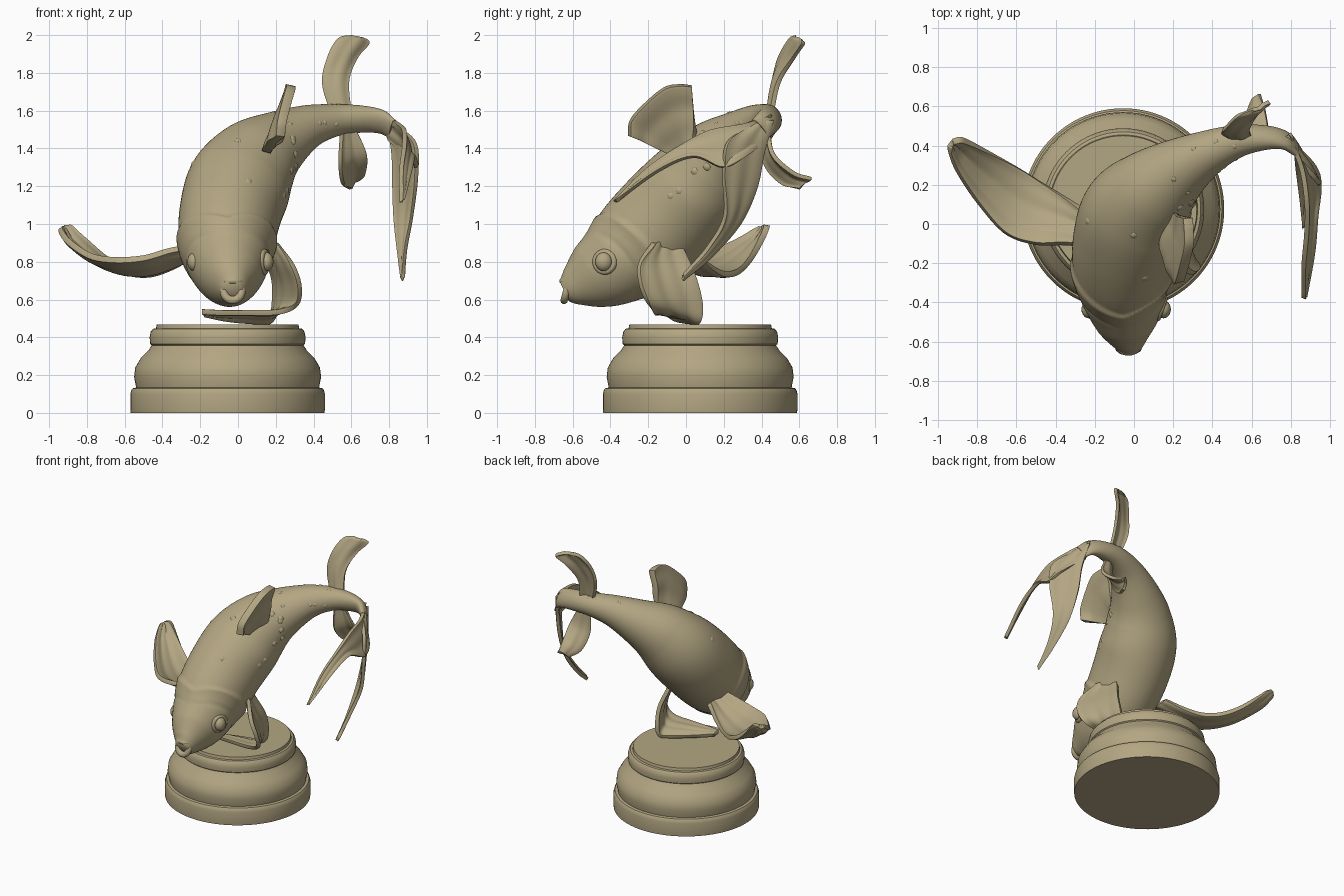
import bpy, bmesh, math, random
from mathutils import Vector as V

if "Cube" in bpy.data.objects:
    bpy.data.objects.remove(bpy.data.objects["Cube"])

random.seed(4)
TAN = bpy.data.materials.new("antique_tan")
TAN.diffuse_color = (0.45, 0.38, 0.225, 1)
TAN.use_nodes = True
TAN.node_tree.nodes["Principled BSDF"].inputs["Base Color"].default_value = TAN.diffuse_color


def finish(ob, angle=40):
    ob.data.materials.append(TAN)
    bpy.ops.object.select_all(action='DESELECT')
    ob.select_set(True)
    bpy.context.view_layer.objects.active = ob
    bpy.ops.object.shade_smooth_by_angle(angle=math.radians(angle))
    return ob


def grid_object(name, rows, closed, caps=False, thick=0, angle=40):
    """Skin a list of point rows; closed joins each row into a ring."""
    bm = bmesh.new()
    g = [[bm.verts.new(p) for p in r] for r in rows]
    n = len(rows[0])
    for a, b in zip(g, g[1:]):
        for j in range(n if closed else n - 1):
            k = (j + 1) % n
            bm.faces.new((a[j], a[k], b[k], b[j]))
    if caps:
        bm.faces.new(g[0])
        bm.faces.new(g[-1])
    bmesh.ops.recalc_face_normals(bm, faces=bm.faces)
    me = bpy.data.meshes.new(name)
    bm.to_mesh(me)
    bm.free()
    ob = bpy.data.objects.new(name, me)
    bpy.context.collection.objects.link(ob)
    finish(ob, angle)
    if thick:
        s = ob.modifiers.new("thickness", 'SOLIDIFY')
        s.thickness = thick
        s.offset = 0
        b = ob.modifiers.new("soft_edge", 'BEVEL')
        b.width = thick * 0.35
        b.segments = 2
        b.limit_method = 'ANGLE'
        b.angle_limit = math.radians(60)
    return ob


def spline(pts, t):
    """Catmull-Rom through equal-length vectors, t from 0 to len-1."""
    i = min(int(t), len(pts) - 2)
    f = t - i
    p1, p2 = pts[i], pts[i + 1]
    p0 = pts[i - 1] if i else [2 * a - b for a, b in zip(p1, p2)]
    p3 = pts[i + 2] if i + 2 < len(pts) else [2 * b - a for a, b in zip(p1, p2)]
    return [0.5 * (2 * b + (c - a) * f + (2 * a - 5 * b + 4 * c - d) * f * f
                   + (3 * b - a - 3 * c + d) * f ** 3)
            for a, b, c, d in zip(p0, p1, p2, p3)]


# Turned pedestal
prof = [(.513, 0), (.515, .02), (.515, .10), (.510, .12), (.503, .13), (.484, .134),
        (.495, .19), (.489, .24), (.46, .29), (.42, .33), (.402, .358), (.41, .365),
        (.413, .4), (.407, .43), (.395, .445), (.379, .448), (.375, .468)]
rings = [[(-.055 + r * math.cos(a), .075 + r * math.sin(a), z)
          for a in (k * math.tau / 96 for k in range(96))] for r, z in prof]
grid_object("pedestal", rings, True, caps=True, angle=35)

# Fish body: centre x y z, half width, half height along the curved spine
SPINE = [(-.03, -.645, .645, .055, .06), (-.03, -.595, .668, .092, .108),
         (-.04, -.50, .718, .16, .178), (-.05, -.38, .79, .214, .228),
         (-.06, -.24, .90, .252, .27), (-.04, -.08, 1.06, .27, .28),
         (.01, .06, 1.21, .275, .265), (.10, .17, 1.34, .235, .22),
         (.22, .27, 1.435, .175, .165), (.37, .36, 1.515, .12, .115),
         (.52, .42, 1.55, .085, .085), (.66, .44, 1.555, .06, .075),
         (.76, .43, 1.54, .04, .07), (.82, .39, 1.50, .025, .065)]
LAST = len(SPINE) - 1


def body_point(t, ang):
    c = spline(SPINE, t)
    tan = (V(spline(SPINE, min(t + .05, LAST))[:3]) - V(spline(SPINE, max(t - .05, 0))[:3])).normalized()
    w = max(0, 1 - abs(t - 7) / 3)
    up = V((.3 * w, -.5 - .2 * w, .85 - .25 * w))
    up = (up - tan * up.dot(tan)).normalized()
    side = tan.cross(up)
    # raised gill cover with a stepped rear edge, swept back on the flanks
    d = t - (3.35 + .75 * abs(math.cos(ang)))
    s = 1.0
    if -.9 < d <= 0:
        s += .05 * ((d + .9) / .9) ** 2
    elif 0 < d < .16:
        s += .05 * (1 - d / .16)
    # shallow crease ahead of the gill
    s -= .025 * math.exp(-((d + .75) / .1) ** 2) * abs(math.cos(ang))
    return V(c[:3]) + side * math.cos(ang) * c[3] * s + up * math.sin(ang) * c[4] * s


N = LAST * 18
rings = [[body_point(LAST * i / N, math.tau * k / 64) for k in range(64)] for i in range(N + 1)]
grid_object("fish_body", rings, True, caps=True, angle=70)


def ball(name, loc, scale, seg=20):
    bpy.ops.mesh.primitive_uv_sphere_add(segments=seg, ring_count=seg // 2, location=loc)
    ob = bpy.context.object
    ob.name = name
    ob.scale = scale
    return finish(ob, 80)


def ring(name, loc, rot, r, minor, scale=(1, 1, 1)):
    bpy.ops.mesh.primitive_torus_add(location=loc, rotation=rot, major_radius=r, minor_radius=minor,
                                     major_segments=32, minor_segments=10)
    ob = bpy.context.object
    ob.name = name
    ob.scale = scale
    return finish(ob, 80)


# Scattered low scale bumps, mostly sunk into the back and flanks
for i in range(22):
    t, a = random.uniform(4.6, 10.5), random.uniform(.05, 3.1)
    p = body_point(t, a)
    c = V(spline(SPINE, t)[:3])
    r = .03 if t < 8 else .02
    ball("scale_bump", p + (c - p).normalized() * r * .8, (r, r, r), 12)

# Eyes with lids, and pouting lips
for sx, nm in ((1, "right"), (-1, "left")):
    x = -.04 + sx * .19
    ball(nm + "_eye", (x, -.435, .80), (.038, .046, .05))
    ring(nm + "_eyelid", (x - sx * .012, -.43, .80), (0, math.pi / 2, sx * -.35), .052, .017)
ring("lips", (-.028, -.632, .645), (math.radians(75), 0, 0), .045, .02, (1.05, 1.1, 1))
ball("upper_lip", (-.028, -.638, .698), (.055, .033, .022))


def fin(name, pairs, bow=0.02, rays=5, thick=.024):
    """Fin surface between two edge curves with a bowed, softly rayed section."""
    data = [a + b for a, b in pairs]
    nu, nv = 36, 20
    pts = []
    for i in range(nu + 1):
        p = spline(data, (len(data) - 1) * i / nu)
        pts.append((V(p[:3]), V(p[3:])))
    rows = []
    for i, (a, b) in enumerate(pts):
        a2, b2 = pts[min(i + 1, nu)]
        a1, b1 = pts[max(i - 1, 0)]
        n = (b - a).cross(a2 + b2 - a1 - b1)
        n = n.normalized() if n.length > 1e-9 else V((0, 0, 1))
        k = min(1, (b - a).length / .15)
        rows.append([a.lerp(b, j / nv) + n * k * (bow * math.sin(math.pi * j / nv)
                     + .0025 * math.sin(math.tau * rays * j / nv)) for j in range(nv + 1)])
    return grid_object(name, rows, False, thick=thick, angle=60)


# Each pair gives the two fin edges at one station
fin("left_pectoral_fin", [((-.24, -.11, .88), (-.24, .06, .84)), ((-.36, -.1, .86), (-.36, .14, .77)),
    ((-.50, -.1, .82), (-.47, .21, .735)), ((-.65, -.05, .81), (-.58, .28, .75)),
    ((-.78, .09, .83), (-.70, .345, .82)), ((-.89, .25, .90), (-.82, .405, .93)),
    ((-.935, .35, .955), (-.88, .428, .99)), ((-.94, .39, .98), (-.92, .42, .99))], -.03, 3, .032)
fin("right_pectoral_fin", [((.21, -.17, .90), (.13, -.05, .92)), ((.285, -.245, .79), (.15, .0, .83)),
    ((.325, -.24, .68), (.19, .055, .70)), ((.315, -.2, .58), (.19, .085, .57)),
    ((.22, -.17, .535), (.17, .075, .485)), ((.05, -.16, .53), (.07, .02, .483)),
    ((-.1, -.15, .53), (-.06, -.05, .495)), ((-.19, -.13, .535), (-.18, -.09, .52))], .015, 3, .028)
fin("dorsal_fin", [((.15, -.10, 1.38), (.225, -.30, 1.465)), ((.16, -.06, 1.40), (.235, -.29, 1.55)),
    ((.18, -.02, 1.42), (.26, -.2, 1.65)), ((.20, .01, 1.43), (.28, -.11, 1.72)),
    ((.215, .04, 1.44), (.28, -.03, 1.735)), ((.225, .05, 1.45), (.275, .03, 1.73))], .012, 2, .05)
fin("upper_hind_fin", [((.50, .44, 1.57), (.60, .45, 1.57)), ((.45, .47, 1.74), (.585, .49, 1.75)),
    ((.47, .495, 1.87), (.63, .57, 1.88)), ((.525, .55, 1.97), (.69, .62, 1.955)),
    ((.60, .585, 1.99), (.66, .61, 1.98))], .02, 2)
fin("lower_hind_fin", [((.55, .40, 1.51), (.62, .43, 1.51)), ((.54, .41, 1.33), (.68, .46, 1.37)),
    ((.555, .50, 1.215), (.67, .57, 1.27)), ((.60, .60, 1.185), (.64, .665, 1.24))], .02, 2)
fin("upper_tail_lobe", [((.78, .45, 1.58), (.80, .42, 1.44)), ((.85, .30, 1.53), (.92, .29, 1.34)),
    ((.88, .12, 1.495), (.945, .19, 1.30)), ((.88, -.04, 1.41), (.93, .04, 1.355)),
    ((.865, -.21, 1.29), (.915, -.14, 1.285)), ((.865, -.38, 1.12), (.875, -.365, 1.125))], .005, 2)
fin("lower_tail_lobe", [((.79, .46, 1.55), (.83, .34, 1.52)), ((.82, .41, 1.38), (.935, .22, 1.43)),
    ((.825, .37, 1.19), (.945, .20, 1.26)), ((.83, .28, 1.00), (.92, .205, 1.04)),
    ((.85, .12, .82), (.89, .12, .88)), ((.865, -.02, .705), (.875, -.01, .73))], .005, 2)
